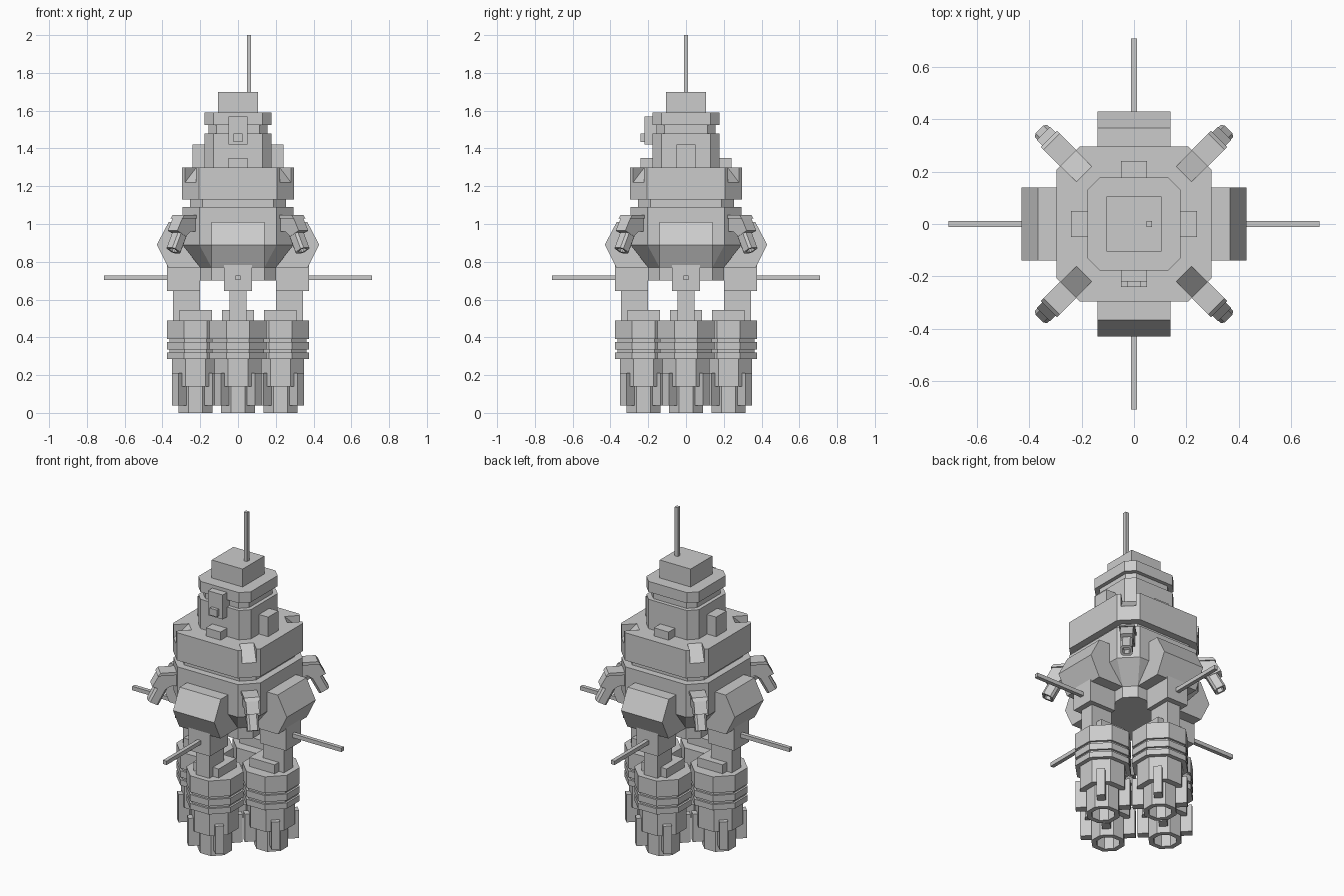
import bpy, bmesh, math
from mathutils import Matrix, Vector

if "Cube" in bpy.data.objects:
    bpy.data.objects.remove(bpy.data.objects["Cube"])

grey = bpy.data.materials.new("light_grey")
grey.diffuse_color = (0.6, 0.6, 0.6, 1)
grey.use_nodes = True
grey.node_tree.nodes["Principled BSDF"].inputs["Base Color"].default_value = grey.diffuse_color
DIAG = math.pi / 4


def finish(name, bm, angle=0.0):
    """Turn a bmesh into an object, turned about the z axis."""
    bmesh.ops.rotate(bm, verts=bm.verts, cent=(0, 0, 0), matrix=Matrix.Rotation(angle, 3, 'Z'))
    bmesh.ops.recalc_face_normals(bm, faces=bm.faces)
    me = bpy.data.meshes.new(name)
    bm.to_mesh(me)
    bm.free()
    me.materials.append(grey)
    ob = bpy.data.objects.new(name, me)
    bpy.context.collection.objects.link(ob)
    return ob


def box(name, x, y, z, angle=0.0):
    bm = bmesh.new()
    bmesh.ops.create_cube(bm, size=1)
    for v in bm.verts:
        v.co = [lo + (c + 0.5) * (hi - lo) for c, (lo, hi) in zip(v.co, (x, y, z))]
    return finish(name, bm, angle)


def octagon(a, c):
    """Square of half width a with corners cut back by c."""
    b = a - c
    return [(a, -b), (a, b), (b, a), (-b, a), (-a, b), (-a, -b), (-b, -a), (b, -a)]


def loft(bm, sections, center=0.0, hollow=False):
    """Stack of octagon sections (half width, cut, z), joined by side walls."""
    rings = [[bm.verts.new((x + center, y, z)) for x, y in octagon(a, c)] for a, c, z in sections]
    for lo, hi in zip(rings, rings[1:]):
        for i in range(8):
            j = (i + 1) % 8
            bm.faces.new((lo[i], lo[j], hi[j], hi[i]))
    bm.faces.new(rings[0])
    bm.faces.new(rings[-1])


def stack(name, sections, angle=0.0, center=0.0):
    bm = bmesh.new()
    loft(bm, sections, center)
    return finish(name, bm, angle)


def extrude_profile(name, pts, half, angle):
    """Radial profile (r, z) extruded sideways."""
    bm = bmesh.new()
    a = [bm.verts.new((r, -half, z)) for r, z in pts]
    b = [bm.verts.new((r, half, z)) for r, z in pts]
    bm.faces.new(a)
    bm.faces.new(b)
    for i in range(len(pts)):
        j = (i + 1) % len(pts)
        bm.faces.new((a[i], a[j], b[j], b[i]))
    return finish(name, bm, angle)


def steps(levels):
    """Straight-walled levels (half width, cut, z low, z high)."""
    return [s for a, c, lo, hi in levels for s in ((a, c, lo), (a, c, hi))]


# Hull: tapered belly, lower ring, groove and upper ring
stack("lower_hull", [(0.20, 0.06, 0.70), (0.20, 0.06, 0.77), (0.295, 0.09, 0.89),
                     (0.295, 0.09, 1.09), (0.253, 0.065, 1.09), (0.253, 0.065, 1.13)])
upper = stack("upper_hull", steps([(0.297, 0.09, 1.13, 1.30)]))

# Sloped notches cut in the four corners of the upper ring
for k in range(4):
    cutter = extrude_profile("notch_cutter", [(0.27, 1.30), (0.38, 1.197), (0.45, 1.197),
                                              (0.45, 1.40), (0.27, 1.40)], 0.041, DIAG + k * math.pi / 2)
    cutter.hide_render = True
    cutter.hide_viewport = True
    mod = upper.modifiers.new("notch", 'BOOLEAN')
    mod.operation = 'DIFFERENCE'
    mod.solver = 'EXACT'
    mod.object = cutter

# Head tower with groove, cap and mast
stack("head", steps([(0.178, 0.048, 1.30, 1.48), (0.155, 0.042, 1.48, 1.525), (0.178, 0.048, 1.525, 1.59)]))
box("head_cap", (-0.105, 0.105), (-0.105, 0.105), (1.59, 1.70))
box("mast", (0.047, 0.069), (-0.011, 0.011), (1.70, 2.0))
box("sensor_housing", (-0.05, 0.05), (-0.22, -0.15), (1.42, 1.57))
box("sensor_eye", (-0.024, 0.024), (-0.24, -0.22), (1.435, 1.478))


def foot(angle):
    """Ribbed octagonal thruster with a hollow nozzle and diagonal fins."""
    k = 2 - math.sqrt(2)  # cut of a regular octagon
    c = 0.225
    levels = [(0.09, 0.0, 0.14), (0.125, 0.14, 0.285), (0.15, 0.285, 0.32), (0.138, 0.32, 0.335),
              (0.15, 0.335, 0.375), (0.138, 0.375, 0.39), (0.15, 0.39, 0.49)]
    sections = [(0.062, 0.062 * k, 0.09), (0.062, 0.062 * k, 0.0)]  # nozzle bore
    sections += steps([(a, a * k, lo, hi) for a, lo, hi in levels])
    stack("thruster", sections, angle, c)
    for i in range(4):
        bm = bmesh.new()
        bmesh.ops.create_cube(bm, size=1)
        bmesh.ops.scale(bm, vec=(0.07, 0.048, 0.17), verts=bm.verts)
        bmesh.ops.translate(bm, vec=(0.118, 0, 0.125), verts=bm.verts)
        bmesh.ops.rotate(bm, verts=bm.verts, cent=(0, 0, 0),
                         matrix=Matrix.Rotation(DIAG + i * math.pi / 2, 3, 'Z'))
        bmesh.ops.translate(bm, vec=(c, 0, 0), verts=bm.verts)
        finish("thruster_fin", bm, angle)


def gun(angle):
    """Bent arm with a short hollow barrel pointing down and out."""
    extrude_profile("gun_arm", [(0.28, 1.035), (0.45, 1.035), (0.49, 0.965), (0.425, 0.935),
                                (0.39, 0.96), (0.28, 0.96)], 0.036, angle)
    extrude_profile("gun_top_plate", [(0.28, 1.048), (0.445, 1.048), (0.46, 1.03), (0.28, 1.03)], 0.044, angle)
    bm = bmesh.new()
    loft(bm, [(0.02, 0.007, -0.04), (0.02, 0.007, 0.0), (0.033, 0.012, 0.0), (0.033, 0.012, -0.14)])
    direction = Vector((0.42, 0, 0.98)) - Vector((0.483, 0, 0.86))
    bmesh.ops.rotate(bm, verts=bm.verts, cent=(0, 0, 0),
                     matrix=Vector((0, 0, -1)).rotation_difference(direction).to_matrix())
    bmesh.ops.translate(bm, vec=(0.483, 0, 0.86), verts=bm.verts)
    finish("gun_barrel", bm, angle)


# Parts repeated on the four sides and the four corners
for k in range(4):
    ang = k * math.pi / 2
    box("head_block", (0.16, 0.24), (-0.05, 0.05), (1.30, 1.35 if k % 2 else 1.42), ang)
    extrude_profile("side_pod", [(0.18, 1.01), (0.367, 1.01), (0.43, 0.89), (0.37, 0.77), (0.18, 0.77)], 0.14, ang)
    box("hip_joint", (0.20, 0.377), (-0.073, 0.073), (0.645, 0.80), ang)
    box("spike", (0.36, 0.71), (-0.012, 0.012), (0.703, 0.727), ang)
    box("leg", (0.20, 0.343), (-0.045, 0.045), (0.48, 0.66), ang)
    box("ankle_plate", (0.137, 0.309), (-0.085, 0.085), (0.48, 0.545), ang)
    foot(ang)
    gun(ang + DIAG)
